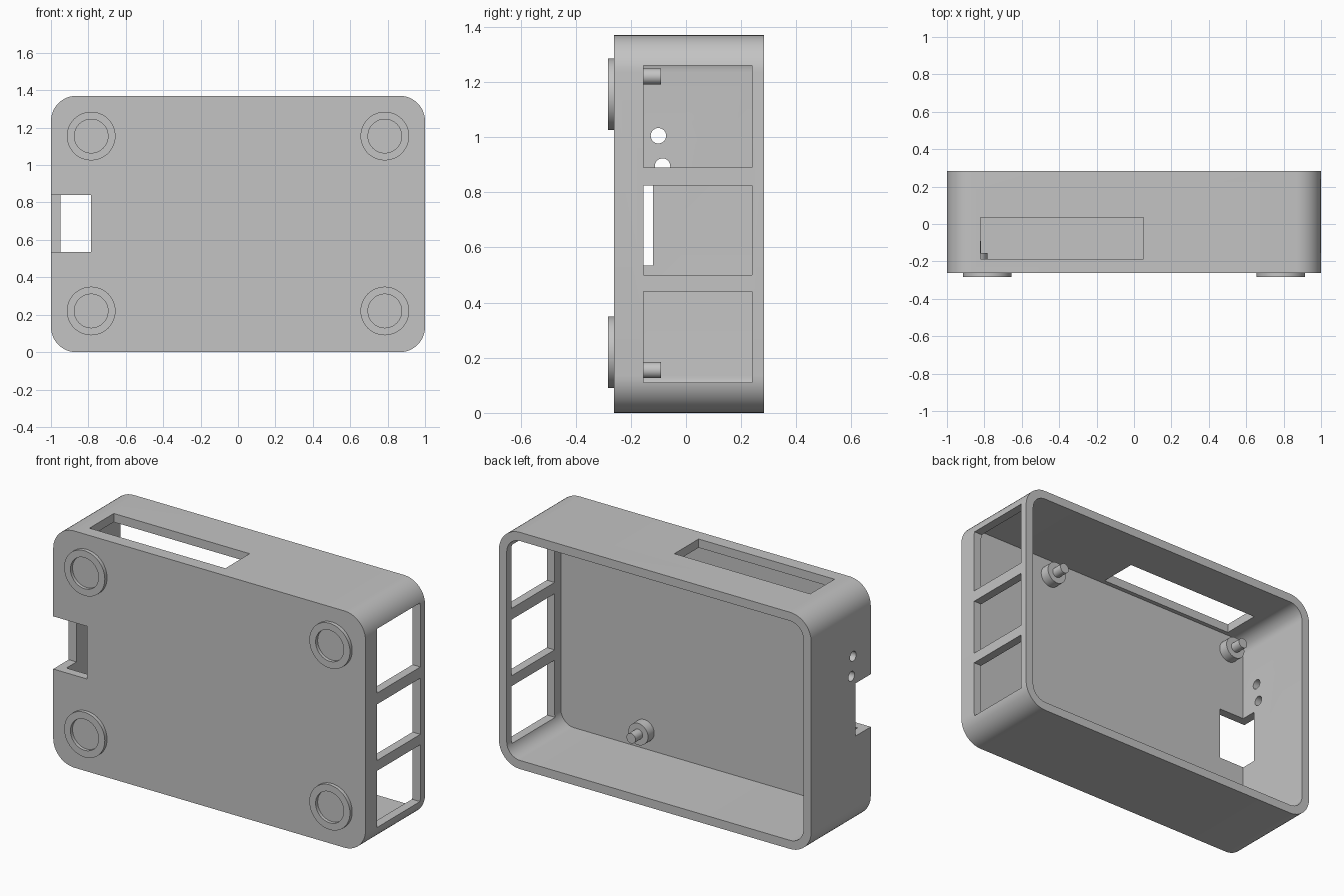
import bpy, bmesh, math
from mathutils import Vector

cube = bpy.data.objects.get("Cube")
if cube:
    bpy.data.objects.remove(cube, do_unlink=True)

grey = bpy.data.materials.new("plain grey")
grey.use_nodes = True
GREY = (0.55, 0.55, 0.55, 1)
grey.diffuse_color = GREY
grey.node_tree.nodes["Principled BSDF"].inputs["Base Color"].default_value = GREY

FRONT, BACK, HEIGHT = -0.262, 0.283, 1.37
WALL, RADIUS = 0.05, 0.135


def make(name, bm):
    bmesh.ops.recalc_face_normals(bm, faces=bm.faces)
    mesh = bpy.data.meshes.new(name)
    bm.to_mesh(mesh)
    bm.free()
    mesh.materials.append(grey)
    obj = bpy.data.objects.new(name, mesh)
    bpy.context.collection.objects.link(obj)
    return obj


def smooth(obj):
    bpy.ops.object.select_all(action='DESELECT')
    obj.select_set(True)
    bpy.context.view_layer.objects.active = obj
    bpy.ops.object.shade_smooth_by_angle(angle=math.radians(30))


def rounded_block(name, inset, y0, y1, steps=12):
    """Rounded rectangle in x-z, extruded along y."""
    bm = bmesh.new()
    r = RADIUS - inset
    cx, cz = 1 - RADIUS, HEIGHT / 2 - RADIUS
    verts = []
    for q, (sx, sz) in enumerate([(1, 1), (-1, 1), (-1, -1), (1, -1)]):
        for i in range(steps + 1):
            a = (q + i / steps) * math.pi / 2
            verts.append(bm.verts.new((sx * cx + r * math.cos(a), y0,
                                       HEIGHT / 2 + sz * cz + r * math.sin(a))))
    face = bm.faces.new(verts)
    ext = bmesh.ops.extrude_face_region(bm, geom=[face])
    moved = [v for v in ext["geom"] if isinstance(v, bmesh.types.BMVert)]
    bmesh.ops.translate(bm, verts=moved, vec=(0, y1 - y0, 0))
    return make(name, bm)


def box(name, x, y, z):
    bm = bmesh.new()
    bmesh.ops.create_cube(bm, size=1)
    for v in bm.verts:
        v.co = Vector([(a + b) / 2 + c * (b - a) for c, (a, b) in zip(v.co, (x, y, z))])
    return make(name, bm)


def lathe_y(name, profile, x, z, steps=48):
    """Spin (radius, y) points about an axis along y."""
    bm = bmesh.new()
    pts = [bm.verts.new((r, y, 0)) for r, y in profile]
    edges = [bm.edges.new(p) for p in zip(pts, pts[1:])]
    bmesh.ops.spin(bm, geom=pts + edges, cent=(0, 0, 0), axis=(0, 1, 0),
                   angle=2 * math.pi, steps=steps, use_duplicate=False)
    bmesh.ops.remove_doubles(bm, verts=bm.verts, dist=1e-4)
    bmesh.ops.translate(bm, verts=bm.verts, vec=(x, 0, z))
    obj = make(name, bm)
    smooth(obj)
    return obj


def cut(target, cutter):
    mod = target.modifiers.new("cut", 'BOOLEAN')
    mod.operation, mod.solver, mod.object = 'DIFFERENCE', 'EXACT', cutter
    bpy.context.view_layer.update()
    bpy.context.view_layer.objects.active = target
    bpy.ops.object.modifier_apply(modifier=mod.name)
    bpy.data.objects.remove(cutter, do_unlink=True)


# Open-backed case
case = rounded_block("case_shell", 0, FRONT, BACK)
cut(case, rounded_block("cavity", WALL, FRONT + WALL, BACK + 0.1))

# Three port windows in the +x wall
for z in ((0.11, 0.44), (0.50, 0.825), (0.89, 1.26)):
    cut(case, box("port_cutter", (0.9, 1.1), (-0.155, 0.24), z))

# Long slot in the top wall
cut(case, box("slot_cutter", (-0.82, 0.05), (-0.187, 0.035), (1.3, 1.5)))

# Card notch through the floor and the -x wall
cut(case, box("notch_cutter", (-1.1, -0.785), (-0.4, -0.12), (0.535, 0.84)))

# Two small light holes in the -x wall
for y, z in ((-0.10, 1.005), (-0.085, 0.895)):
    bm = bmesh.new()
    bmesh.ops.create_cone(bm, cap_ends=True, segments=32, radius1=0.028, radius2=0.028, depth=0.2)
    for v in bm.verts:
        v.co = Vector((v.co.z - 0.98, v.co.y + y, v.co.x + z))
    cut(case, make("hole_cutter", bm))
smooth(case)

# Ring feet on the front face
for side, x in (("right", -0.785), ("left", 0.785)):
    for level, z in (("lower", 0.22), ("upper", 1.155)):
        lathe_y(f"foot_{level}_{side}",
                [(0, -0.264), (0.09, -0.264), (0.09, -0.283), (0.13, -0.283), (0.13, -0.25), (0, -0.25)],
                x, z)

# Stepped board posts on the inner floor
for side, x in (("right", -0.847), ("left", 0.415)):
    for level, z in (("lower", 0.155), ("upper", 1.22)):
        lathe_y(f"post_{level}_{side}",
                [(0, -0.22), (0.063, -0.22), (0.063, -0.155), (0.029, -0.155), (0.029, -0.09), (0, -0.09)],
                x, z, steps=32)
